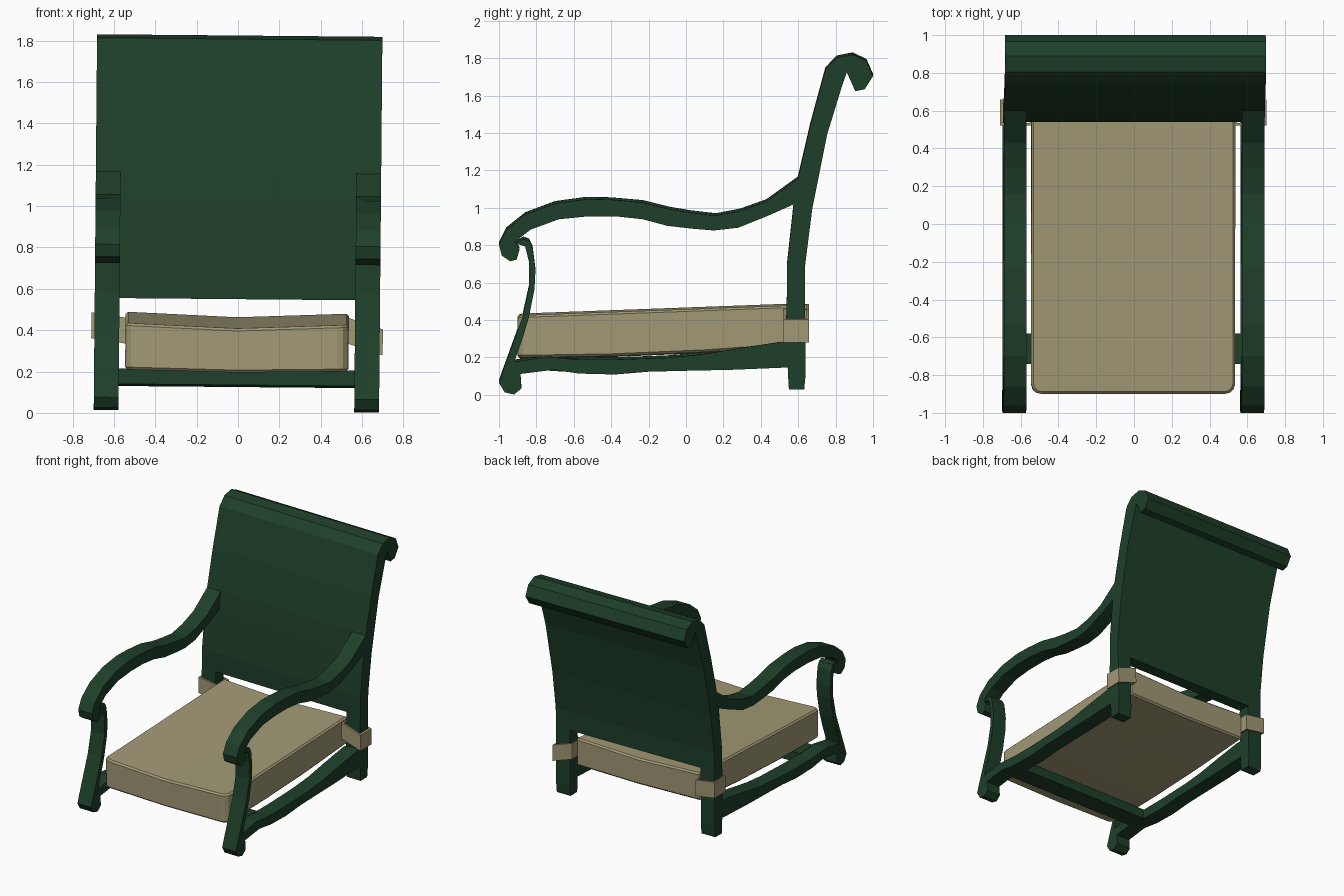
import bpy, bmesh
from math import sin, cos, pi
from mathutils import Matrix

if "Cube" in bpy.data.objects:
    bpy.data.objects.remove(bpy.data.objects["Cube"])

ROLL = Matrix.Rotation(0.009, 4, 'Y')   # the chair leans very slightly sideways


def material(name, color):
    m = bpy.data.materials.new(name)
    m.diffuse_color = color
    m.use_nodes = True
    m.node_tree.nodes["Principled BSDF"].inputs["Base Color"].default_value = m.diffuse_color
    return m


GREEN = material("green_paint", (0.013, 0.05, 0.022, 1))
TAN = material("tan_fabric", (0.36, 0.32, 0.18, 1))


def finish(name, bm, mat):
    bmesh.ops.recalc_face_normals(bm, faces=bm.faces)
    bm.transform(Matrix.Translation((-0.008, 0, 0)) @ ROLL)
    me = bpy.data.meshes.new(name)
    bm.to_mesh(me)
    bm.free()
    me.materials.append(mat)
    ob = bpy.data.objects.new(name, me)
    bpy.context.collection.objects.link(ob)
    return ob


def extrude_profile(name, pts, x0, x1, mat=GREEN):
    """Extrude a side (y, z) outline from x0 to x1."""
    bm = bmesh.new()
    f = bm.faces.new([bm.verts.new((x0, y, z)) for y, z in pts])
    r = bmesh.ops.extrude_face_region(bm, geom=[f])
    for v in r["geom"]:
        if isinstance(v, bmesh.types.BMVert):
            v.co.x = x1
    return finish(name, bm, mat)


# Backrest panel with rolled top
back = [(0.54, 0.55), (0.54, 0.70), (0.575, 1.02), (0.60, 1.17), (0.665, 1.45),
        (0.745, 1.745), (0.805, 1.808), (0.89, 1.825), (0.965, 1.79), (1.0, 1.71),
        (0.955, 1.64), (0.905, 1.63), (0.86, 1.73), (0.835, 1.66), (0.755, 1.40),
        (0.675, 1.0), (0.637, 0.70), (0.635, 0.55)]
extrude_profile("backrest", back, -0.69, 0.69)

# Side frame outlines
back_leg = [(0.54, 0.56), (0.535, 0.40), (0.545, 0.12), (0.55, 0.035), (0.632, 0.035),
            (0.64, 0.12), (0.635, 0.56)]
arm = [(0.61, 1.17), (0.43, 1.04), (0.29, 0.99), (0.16, 0.965), (0.03, 0.98),
       (-0.09, 1.0), (-0.23, 1.035), (-0.4, 1.05), (-0.53, 1.053), (-0.7, 1.03),
       (-0.86, 0.97), (-0.96, 0.89), (-1.0, 0.81), (-0.985, 0.75), (-0.94, 0.72),
       (-0.905, 0.73), (-0.89, 0.785), (-0.915, 0.825), (-0.83, 0.89),
       (-0.68, 0.945), (-0.53, 0.96), (-0.37, 0.96), (-0.23, 0.945), (-0.1, 0.91),
       (0.03, 0.895), (0.15, 0.885), (0.28, 0.90), (0.43, 0.96), (0.61, 1.04)]
front_leg = [(-0.92, 0.815), (-0.87, 0.84), (-0.84, 0.83), (-0.82, 0.79),
             (-0.805, 0.67), (-0.81, 0.57), (-0.84, 0.42), (-0.87, 0.32),
             (-0.915, 0.19), (-0.885, 0.11), (-0.88, 0.04), (-0.92, 0.008),
             (-0.97, 0.02), (-1.0, 0.07), (-0.98, 0.13), (-0.94, 0.24),
             (-0.875, 0.42), (-0.84, 0.58), (-0.84, 0.72), (-0.86, 0.80), (-0.89, 0.81)]
rail = [(-0.93, 0.18), (-0.75, 0.21), (-0.57, 0.195), (-0.38, 0.195), (-0.1, 0.205),
        (0.07, 0.22), (0.25, 0.25), (0.5, 0.288), (0.6, 0.285), (0.6, 0.155),
        (0.24, 0.14), (0.0, 0.135), (-0.2, 0.13), (-0.38, 0.115), (-0.57, 0.12),
        (-0.71, 0.14), (-0.91, 0.115)]
for side, s in (("left", -1), ("right", 1)):
    for part, outline in (("back_leg", back_leg), ("armrest", arm),
                          ("front_leg", front_leg), ("side_rail", rail)):
        extrude_profile(f"{part}_{side}", outline, s * 0.57, s * 0.69)

# Cross bar between the side rails
extrude_profile("cross_bar", [(-0.74, 0.135), (-0.74, 0.21), (-0.58, 0.2), (-0.58, 0.125)],
                -0.58, 0.58)

# Seat cushion: plan outline with rounded front corners, sagging in the middle
bm = bmesh.new()
R, HW, Y0, Y1 = 0.055, 0.54, -0.9, 0.6
bmesh.ops.create_cube(bm, size=1)
for v in bm.verts:
    v.co.x *= 2 * HW
    v.co.y = Y0 if v.co.y < 0 else Y1
corners = [e for e in bm.edges
           if abs(e.verts[0].co.z - e.verts[1].co.z) > 0.5 and e.verts[0].co.y < 0]
bmesh.ops.bevel(bm, geom=corners, offset=R, segments=3, profile=0.5, affect='EDGES')
for x in (-0.27, 0, 0.27):
    bmesh.ops.bisect_plane(bm, geom=bm.verts[:] + bm.edges[:] + bm.faces[:],
                           plane_co=(x, 0, 0), plane_no=(1, 0, 0))
for y in (-0.4, 0.1):
    bmesh.ops.bisect_plane(bm, geom=bm.verts[:] + bm.edges[:] + bm.faces[:],
                           plane_co=(0, y, 0), plane_no=(0, 1, 0))
for v in bm.verts:
    t = (v.co.y - Y0) / (Y1 - Y0)
    sag = 1 - abs(v.co.x) / HW
    if v.co.z > 0:
        v.co.z = 0.43 + 0.055 * t - 0.022 * sag
    else:
        v.co.z = 0.205 + 0.065 * t * t - 0.01 * sag
seat = finish("seat_cushion", bm, TAN)
bev = seat.modifiers.new("piping", 'BEVEL')
bev.width, bev.segments, bev.limit_method = 0.012, 1, 'ANGLE'
bev.angle_limit = 0.9


# Fabric straps tying the cushion round the back legs
def strap(name, s, z_in, z_out, h=0.125):
    bm = bmesh.new()
    rings = []
    for d in (0, 0.014):
        xs, ys = (0.535 + d, 0.705 - d), (0.522 + d, 0.658 - d)
        plan = [(xs[0], ys[0]), (xs[1], ys[0]), (xs[1], ys[1]), (xs[0], ys[1])]
        for dz in (0, h):
            rings.append([bm.verts.new((s * x, y, dz + z_in + (z_out - z_in) *
                                        (x - 0.535) / 0.17)) for x, y in plan])
    lo, hi, ilo, ihi = rings
    for a, b in ((lo, hi), (hi, ihi), (ihi, ilo), (ilo, lo)):
        for i in range(4):
            j = (i + 1) % 4
            bm.faces.new((a[i], a[j], b[j], b[i]))
    finish(name, bm, TAN)


strap("strap_left", -1, 0.33, 0.355)
strap("strap_right", 1, 0.34, 0.285)
